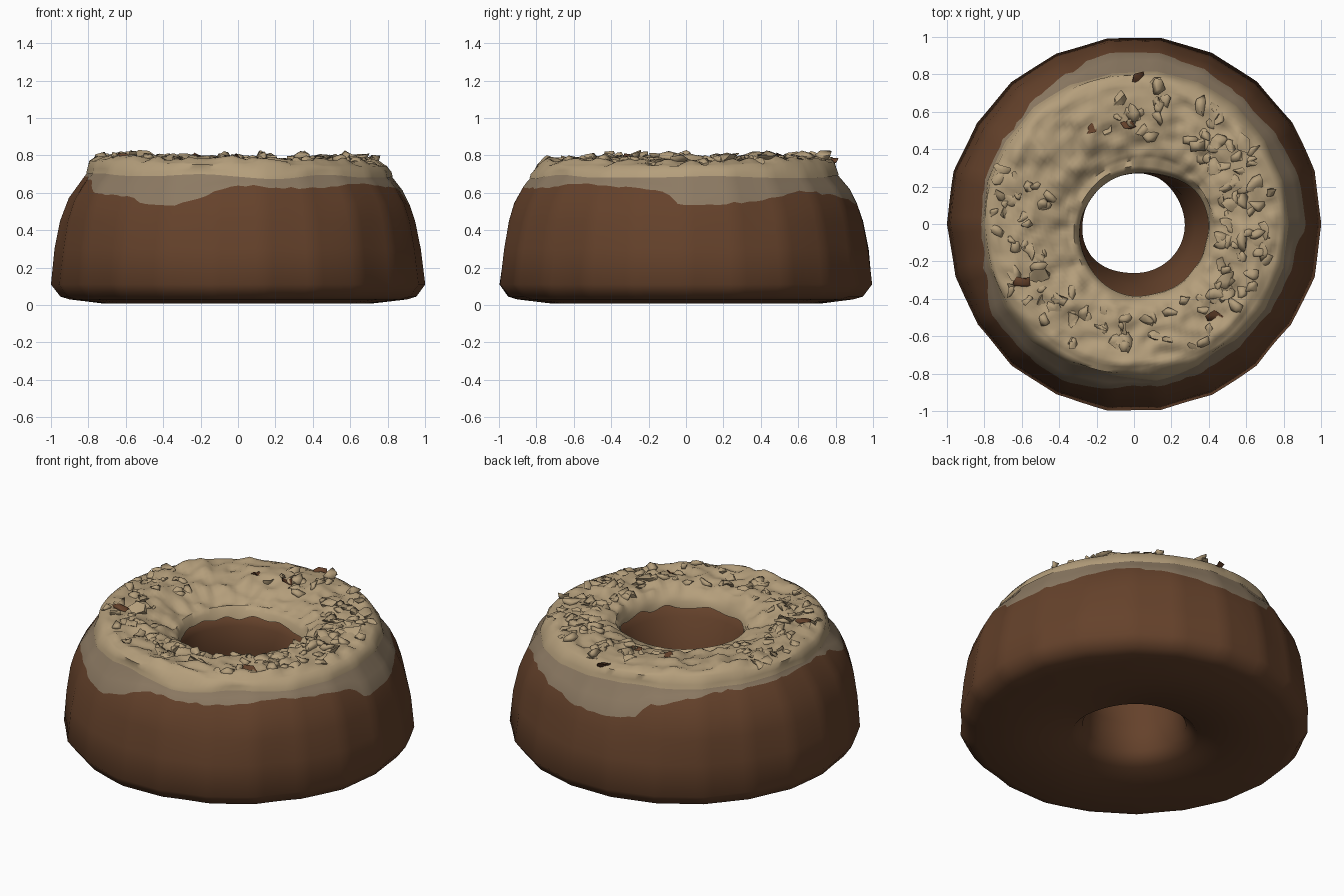
import bpy, bmesh, math, random
from mathutils import Vector, Matrix, noise

random.seed(4)
if "Cube" in bpy.data.objects:
    bpy.data.objects.remove(bpy.data.objects["Cube"], do_unlink=True)


def material(name, rgb):
    m = bpy.data.materials.new(name)
    m.use_nodes = True
    m.diffuse_color = (*rgb, 1)
    node = m.node_tree.nodes["Principled BSDF"]
    node.inputs["Base Color"].default_value = (*rgb, 1)
    node.inputs["Roughness"].default_value = 0.8
    return m


brown = material("baked brown", (0.13, 0.054, 0.024))
glaze = material("thin glaze", (0.265, 0.195, 0.125))
cream = material("cream icing", (0.46, 0.345, 0.2))
SEGMENTS = 132
SIDES = 22


def lerp_table(table, x):
    for (x0, y0), (x1, y1) in zip(table, table[1:]):
        if x <= x1:
            return y0 + (y1 - y0) * (x - x0) / (x1 - x0)
    return table[-1][1]


def finish(name, bm, mats, angle):
    bmesh.ops.recalc_face_normals(bm, faces=bm.faces)
    mesh = bpy.data.meshes.new(name)
    bm.to_mesh(mesh)
    bm.free()
    for m in mats:
        mesh.materials.append(m)
    obj = bpy.data.objects.new(name, mesh)
    bpy.context.collection.objects.link(obj)
    bpy.ops.object.select_all(action="DESELECT")
    obj.select_set(True)
    bpy.context.view_layer.objects.active = obj
    bpy.ops.object.shade_smooth_by_angle(angle=math.radians(angle))


def sweep(section, closed, mat_rule):
    """Carry a section, given as points per angle, around the z axis."""
    bm = bmesh.new()
    cols = [[bm.verts.new(p) for p in section(i * math.tau / SEGMENTS)]
            for i in range(SEGMENTS)]
    n = len(cols[0])
    for i in range(SEGMENTS):
        a, b = cols[i], cols[(i + 1) % SEGMENTS]
        for j in range(n if closed else n - 1):
            k = (j + 1) % n
            f = bm.faces.new((a[j], b[j], b[k], a[k]))
            f.material_index = mat_rule(j)
    return bm


# Outer wall radius by height, and lower glaze edge height by angle
WALL = [(0.03, 0.9), (0.045, 0.95), (0.11, 0.998), (0.3, 0.975), (0.45, 0.948),
        (0.55, 0.917), (0.62, 0.88), (0.66, 0.85), (0.7, 0.81), (0.76, 0.785)]
GLAZE_EDGE = [(0, 0.53), (13, 0.54), (28, 0.56), (42, 0.61), (62, 0.59), (78, 0.54),
              (100, 0.53), (107, 0.56), (111, 0.62), (122, 0.65), (135, 0.68),
              (190, 0.69), (203, 0.66), (210, 0.6), (230, 0.575), (236, 0.535),
              (249, 0.54), (258, 0.58), (268, 0.64), (295, 0.62), (318, 0.65),
              (340, 0.63), (354, 0.6), (357, 0.54)]


def place(r, z, a, shift=0.0, rough=0.014):
    """Point at radius r and angle a, nudged by gentle noise."""
    p = Vector((r * math.cos(a) + 0.045 * shift, r * math.sin(a) - 0.045 * shift, z))
    n = noise.noise(p * 2.6)
    return p + Vector((math.cos(a), math.sin(a), 0)) * n * rough


def wall_radius(z, a):
    """Wall radius, flattened into broad facets."""
    half = math.pi / SIDES
    return lerp_table(WALL, z) * math.cos(half) / math.cos(a % (2 * half) - half) + 0.004


def icing_edge(a):
    lift = 0.025 * max(0, math.cos(a - 2.6))
    return 0.69 + lift + 0.02 * noise.noise(Vector((math.cos(a), math.sin(a), 0)) * 2)


def body_section(a):
    ring = Vector((math.cos(a), math.sin(a), 0.3))
    ragged = 0.01 * noise.noise(ring * 13) + 0.012 * noise.noise(ring * 31)
    edge = min(lerp_table(GLAZE_EDGE, math.degrees(a)) + ragged, icing_edge(a) - 0.012)
    low = [z for z, r in WALL[:5]]
    heights = low + [(low[-1] + edge) / 2, edge, (edge + icing_edge(a)) / 2,
                     icing_edge(a), 0.735]
    pts = [place(0.36, 0.012, a), place(0.72, 0.008, a)]
    pts += [place(wall_radius(z, a), z, a) for z in heights]
    inner = [(0.72, 0.737, 0), (0.46, 0.70, 0.8), (0.375, 0.66, 1), (0.335, 0.6, 0.9),
             (0.3, 0.45, 0.4), (0.28, 0.25, 0.1), (0.295, 0.08, 0)]
    return pts + [place(r, z, a, s, 0.035) for r, z, s in inner]


# Dough ring, with the glaze band as its own strip of faces
finish("dough_ring", sweep(body_section, True, lambda j: int(8 <= j <= 10)),
       [brown, glaze], 50)


# Icing sheet: rounded rim slightly higher at one side, lip rolling into the hole
def top_height(x, y):
    p = Vector((x, y, 0))
    r = p.length
    crown = lerp_table([(0.3, 0.68), (0.36, 0.715), (0.45, 0.755), (0.55, 0.78),
                        (0.74, 0.785), (0.8, 0.755)], r)
    ripple = 0.024 * noise.noise(p * 6) + 0.026 * noise.noise(p * 15)
    return crown + 0.02 * (0.5 * y - 0.87 * x) + ripple * min(1, max(0, (0.8 - r) / 0.05))


def icing_section(a):
    z = icing_edge(a) - 0.004
    pts = [place(wall_radius(z, a) + 0.004, z, a),
           place(wall_radius(z, a) - 0.004, z + 0.025, a)]
    for j in range(22):
        r = 0.795 - 0.405 * j / 21
        p = place(r, 0, a, min(1, j / 17))
        p.z = top_height(p.x, p.y)
        pts.append(p)
    lip = 0.03 * noise.noise(Vector((math.cos(a), math.sin(a), 7)) * 3)
    for r, z in ((0.37, 0.715), (0.35, 0.69 + lip / 2), (0.34, 0.655 + lip)):
        pts.append(place(r, z, a, 1, 0.035))
    return pts


finish("icing", sweep(icing_section, False, lambda j: 0), [cream], 60)

# Crumbs: jagged chips half sunk in the icing, leaving one smooth patch
crumbs = bmesh.new()


def crumb(x, y, size, mat):
    tilt = Matrix.Rotation(random.uniform(0, math.tau), 4, "Z") @ \
        Matrix.Rotation(random.uniform(-0.6, 0.6), 4, "X")
    pos = Matrix.Translation((x, y, top_height(x, y)))
    made = bmesh.ops.create_icosphere(crumbs, subdivisions=1, radius=size,
                                      matrix=pos @ tilt @ Matrix.Diagonal((1.4, 0.9, 0.5, 1)))
    for v in made["verts"]:
        v.co += Vector([random.uniform(-0.4, 0.4) * size for _ in range(3)])
        v.co.z = min(v.co.z, 0.855)
    for f in {f for v in made["verts"] for f in v.link_faces}:
        f.material_index = mat


count = 0
while count < 150:
    a, r = random.uniform(0, math.tau), random.uniform(0.47, 0.76)
    if 1.85 < a < 2.75:
        continue
    crumb(r * math.cos(a), r * math.sin(a), random.uniform(0.018, 0.042), 0)
    count += 1
for x, y in ((-0.03, 0.53), (-0.23, 0.51), (-0.6, -0.31), (0.43, -0.49), (0.02, 0.78)):
    crumb(x, y, 0.034, 1)
finish("crumbs", crumbs, [cream, brown], 85)
